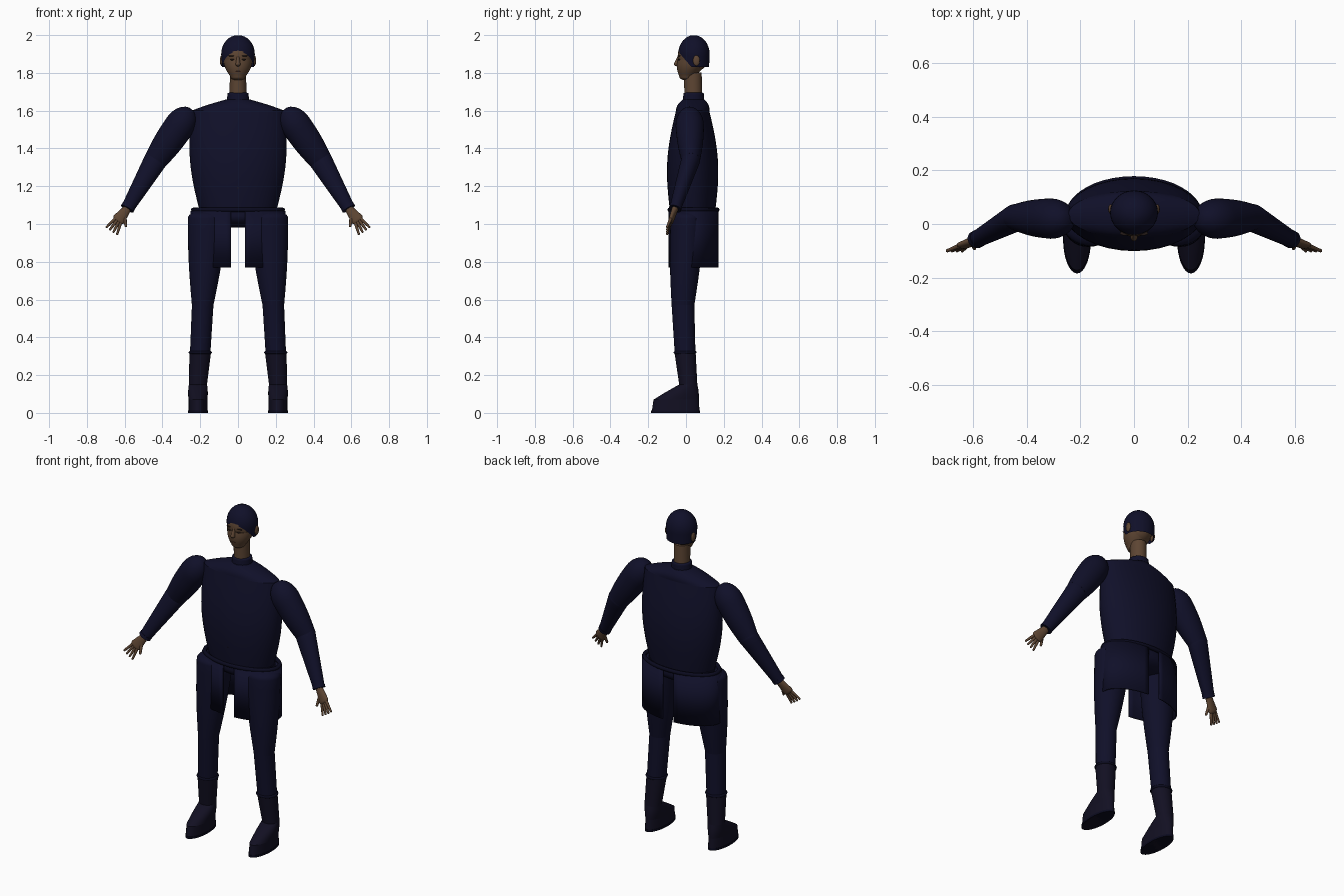
import bpy, bmesh
from math import sin, cos, pi, radians
from mathutils import Vector

if "Cube" in bpy.data.objects:
    bpy.data.objects.remove(bpy.data.objects["Cube"])

UP, DEPTH = Vector((0, 0, 1)), Vector((0, 1, 0))


def material(name, *rgb):
    mat = bpy.data.materials.new(name)
    mat.use_nodes = True
    mat.diffuse_color = (*rgb, 1)
    mat.node_tree.nodes["Principled BSDF"].inputs["Base Color"].default_value = (*rgb, 1)
    return mat


NAVY = material("navy cloth", 0.005, 0.005, 0.022)
TRIM = material("dark navy trim", 0.003, 0.003, 0.013)
LEATHER = material("black leather", 0.006, 0.005, 0.016)
SKIN = material("brown skin", 0.11, 0.06, 0.033)
LIP = material("lips", 0.08, 0.035, 0.025)
DARK = material("dark brown", 0.02, 0.012, 0.01)


def finish(bm, name, mat):
    """Turn a bmesh into a smooth shaded object."""
    bmesh.ops.recalc_face_normals(bm, faces=bm.faces)
    mesh = bpy.data.meshes.new(name)
    bm.to_mesh(mesh)
    bm.free()
    mesh.materials.append(mat)
    part = bpy.data.objects.new(name, mesh)
    bpy.context.collection.objects.link(part)
    bpy.ops.object.select_all(action='DESELECT')
    part.select_set(True)
    bpy.context.view_layer.objects.active = part
    bpy.ops.object.shade_smooth_by_angle(angle=radians(50))
    return part


def bridge(bm, loops, closed=True):
    """Join neighbouring vertex rows with quads."""
    for low, high in zip(loops, loops[1:]):
        count = len(low)
        for i in range(count if closed else count - 1):
            j = (i + 1) % count
            bm.faces.new((low[i], low[j], high[j], high[i]))


def barrel_mesh(start, end, start_size, end_size, bulge=0, dome=0, axis=None, sides=32, steps=8):
    """Tapered elliptical tube with a swelling middle and an optional domed end."""
    start, end = Vector(start), Vector(end)
    start_size, end_size = Vector(start_size), Vector(end_size)
    axis = (axis or end - start).normalized()
    across = DEPTH.cross(axis).normalized()
    front = axis.cross(across)
    rings = []
    for i in range(steps + 1):
        t = i / steps
        swell = Vector((bulge, bulge)) * sin(pi * t)
        rings.append((start.lerp(end, t), start_size.lerp(end_size, t) + swell))
    if dome:
        for i in range(1, steps):
            turn = pi / 2 * i / steps
            rings.append((end + axis * dome * sin(turn), end_size * cos(turn)))
    bm = bmesh.new()
    turns = [2 * pi * i / sides for i in range(sides)]
    loops = [[bm.verts.new(centre + across * size.x * cos(a) + front * size.y * sin(a)) for a in turns]
             for centre, size in rings]
    bridge(bm, loops)
    bm.faces.new(loops[0])
    bm.faces.new(loops[-1])
    return bm


def barrel(name, mat, *shape, **options):
    return finish(barrel_mesh(*shape, **options), name, mat)


def blob(name, mat, centre, size):
    """Ellipsoid."""
    bm = bmesh.new()
    bmesh.ops.create_uvsphere(bm, u_segments=24, v_segments=12, radius=1)
    bmesh.ops.scale(bm, vec=size, verts=bm.verts)
    bmesh.ops.translate(bm, vec=centre, verts=bm.verts)
    return finish(bm, name, mat)


def hoop(name, mat, centre, width, depth, thickness, sides=40, section=8):
    """Elliptical ring with a round section."""
    bm = bmesh.new()
    loops = []
    for i in range(sides + 1):
        a = 2 * pi * (i % sides) / sides
        row = []
        for k in range(section):
            b = 2 * pi * k / section
            out = thickness * cos(b)
            row.append(bm.verts.new(Vector(centre) + Vector((
                (width + out) * cos(a), (depth + out) * sin(a), thickness * sin(b)))))
        loops.append(row)
    bridge(bm, loops)
    bmesh.ops.remove_doubles(bm, verts=bm.verts, dist=thickness / 100)
    return finish(bm, name, mat)


# Jacket, collar, belt and hips
barrel("jacket", NAVY, (0, 0.035, 1.07), (0, 0.035, 1.6), (0.203, 0.12), (0.245, 0.088), axis=UP, bulge=0.03, steps=16)
barrel("shoulders", NAVY, (0, 0.035, 1.6), (0, 0.04, 1.66), (0.245, 0.088), (0.06, 0.056), axis=UP, bulge=0.01)
barrel("collar", NAVY, (0, 0.04, 1.63), (0, 0.04, 1.69), (0.06, 0.057), (0.056, 0.054), dome=0.01)
hoop("collar_seam", TRIM, (0, 0.04, 1.655), 0.057, 0.055, 0.005)
hoop("belt", TRIM, (0, 0.04, 1.075), 0.237, 0.126, 0.012)
barrel("hips", NAVY, (0, 0.04, 1.08), (0, 0.04, 1.04), (0.21, 0.115), (0.21, 0.115), dome=0.06)
for i in range(3):
    blob(f"button_{i}", DARK, (0, -0.093, 1.19 + i / 15), (0.005, 0.005, 0.005))

# Neck, head and face
barrel("neck", SKIN, (0, 0.04, 1.65), (0, 0.035, 1.8), (0.045, 0.046), (0.043, 0.048))
blob("skull", SKIN, (0, 0.037, 1.89), (0.08, 0.081, 0.09))
barrel("jaw", SKIN, (0, 0.035, 1.87), (0, 0.005, 1.78), (0.079, 0.08), (0.04, 0.04), axis=-UP, bulge=0.008, dome=0.02)
barrel("nose", SKIN, (0, -0.035, 1.89), (0, -0.05, 1.845), (0.006, 0.008), (0.013, 0.014), dome=0.01)
for name, height in (("upper", 1.815), ("lower", 1.807)):
    blob(name + "_lip", LIP, (0, -0.036, height), (0.02, 0.01, 0.005))

# Close hair cap, trimmed along a sloping hairline
cap = barrel_mesh((0, 0.045, 1.8), (0, 0.042, 1.9), (0.082, 0.076), (0.089, 0.083), axis=UP, dome=0.1)
for slope in (0, 1.15):
    bmesh.ops.bisect_plane(cap, geom=cap.verts[:] + cap.edges[:] + cap.faces[:],
                           plane_co=(0, 0.03, 1.83), plane_no=(0, slope, 1), clear_inner=True)
finish(cap, "hair_cap", NAVY)

for sign, side in ((1, "left_"), (-1, "right_")):
    def at(x, y, z):
        return Vector((sign * x, y, z))

    # Face details
    blob(side + "ear", SKIN, at(0.087, 0.055, 1.865), (0.009, 0.018, 0.028))
    blob(side + "brow", DARK, at(0.032, -0.035, 1.89), (0.02, 0.008, 0.003))
    blob(side + "eye", DARK, at(0.03, -0.036, 1.87), (0.013, 0.007, 0.004))

    # Sleeve with a high shoulder, bent forward at the elbow
    shoulder, elbow, wrist = at(0.31, 0.02, 1.52), at(0.435, 0.025, 1.34), at(0.587, -0.058, 1.08)
    elbow_size, wrist_size = (0.062, 0.05), (0.034, 0.03)
    barrel(side + "upper_sleeve", NAVY, elbow, shoulder, elbow_size, (0.08, 0.075), bulge=0.005, dome=0.11)
    barrel(side + "lower_sleeve", NAVY, wrist, elbow, wrist_size, elbow_size, dome=0.05)
    barrel(side + "cuff", NAVY, wrist, wrist.lerp(elbow, 0.06), (0.037, 0.033), (0.037, 0.033))

    # Hand with fanned fingers
    palm = at(0.63, -0.077, 1.025)
    barrel(side + "palm", SKIN, wrist, palm, (0.022, 0.017), (0.034, 0.014), dome=0.02)
    for k in range(4):
        t = k / 3
        knuckle = at(0.648, -0.08, 1.03).lerp(at(0.62, -0.08, 1.01), t)
        spread = 0.8 - t / 2
        tip = knuckle + at(sin(spread), -0.3, -cos(spread)) * 0.065
        barrel(side + f"finger_{k}", SKIN, knuckle, tip, (0.009, 0.009), (0.006, 0.006), dome=0.006, sides=10)
    barrel(side + "thumb", SKIN, at(0.6, -0.07, 1.04), at(0.594, -0.09, 0.99), (0.01, 0.01), (0.007, 0.007),
           dome=0.007, sides=10)

    # Trouser leg
    hip, knee, calf = at(0.16, 0.008, 1.03), at(0.187, -0.016, 0.57), at(0.2, -0.005, 0.32)
    barrel(side + "thigh", NAVY, knee, hip, (0.057, 0.06), (0.106, 0.09), axis=UP, bulge=0.006, dome=0.045)
    barrel(side + "shin", NAVY, calf, knee, (0.054, 0.055), (0.057, 0.06), axis=UP)

    # Boot with a rolled top, sloping upper and sole
    ankle = at(0.212, 0.012, 0.15)
    barrel(side + "boot_shaft", LEATHER, ankle, calf, (0.048, 0.048), (0.057, 0.056), axis=UP)
    hoop(side + "boot_top", TRIM, calf, 0.054, 0.053, 0.008)
    toe_line = at(0.212, -0.052, 0.07)
    barrel(side + "shoe", LEATHER, at(0.212, -0.055, 0), toe_line, (0.05, 0.127), (0.05, 0.12), axis=UP)
    barrel(side + "instep", LEATHER, toe_line, ankle, (0.05, 0.12), (0.048, 0.048), axis=UP, bulge=0.003)
    barrel(side + "sole", TRIM, at(0.212, -0.055, 0), at(0.212, -0.055, 0.012), (0.052, 0.129), (0.052, 0.129))

    # Coat tail, open along the front and back centre lines
    bm = bmesh.new()
    rows, opening = [], 0.15
    for i in range(25):
        a = opening + (pi - 2 * opening) * i / 24
        rows.append([bm.verts.new(at(0.248 * sin(a), 0.04 - 0.13 * cos(a), z)) for z in (0.77, 1.07)])
    bridge(bm, rows, closed=False)
    tail = finish(bm, side + "coat_tail", NAVY)
    cloth = tail.modifiers.new("thickness", 'SOLIDIFY')
    cloth.thickness = 0.008
    cloth.offset = 0
